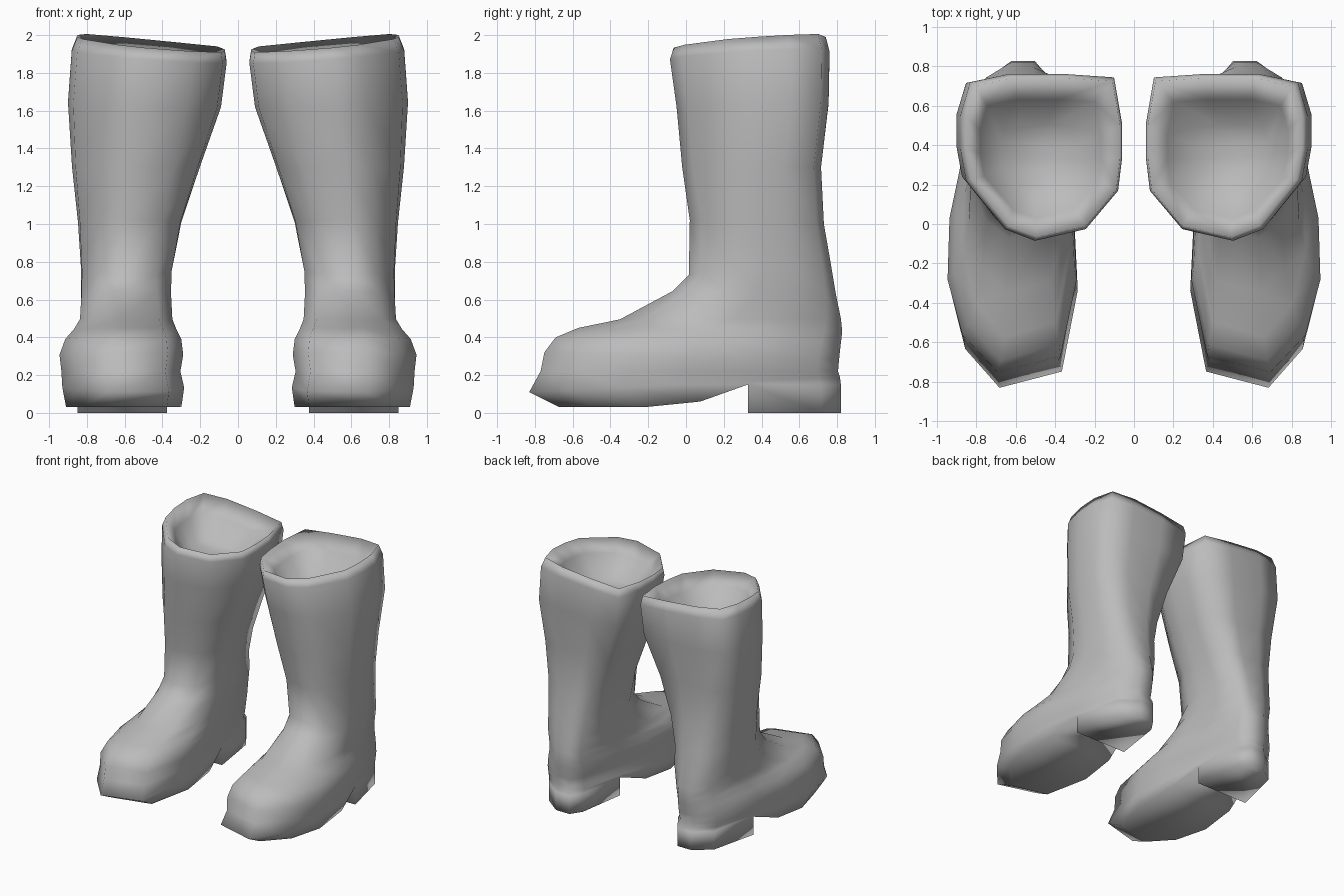
import bpy
import bmesh

cube = bpy.data.objects.get("Cube")
if cube:
    bpy.data.objects.remove(cube, do_unlink=True)

# Plain grey material
grey = bpy.data.materials.new("plain grey")
grey.use_nodes = True
grey.diffuse_color = (0.5, 0.5, 0.5, 1)
grey.node_tree.nodes["Principled BSDF"].inputs["Base Color"].default_value = grey.diffuse_color

# Ring outlines: (front-to-back fraction, inner-to-outer fraction)
SHAFT = [(0, .08), (.07, .45), (.36, .93), (.55, 1), (.75, 1), (.95, .88),
         (1, .4), (1, -.3), (.98, -.9), (.7, -1), (.5, -1), (.3, -.95), (.07, -.55)]
FOOT = [(0, .23), (.12, .77), (.3, 1), (.5, .97), (.67, .8), (.93, .5),
        (1, .05), (1, -.35), (.94, -.55), (.67, -.75), (.5, -.95), (.3, -1), (.05, -.75)]

# Each ring: front y, front z, back y, back z, inner x, outer x, foot blend
LINING = [
    (.16, 1.7, .5, 1.72, .3, .68, 0),
    (.03, 1.84, .63, 1.87, .17, .78, 0),
]
UPPER = [
    (-.065, 1.93, .74, 1.975, .07, .85, 0),
    (-.085, 1.87, .76, 1.9, .06, .88, 0),
    (-.05, 1.62, .755, 1.64, .09, .9, 0),
    (-.02, 1.3, .715, 1.3, .2, .88, .15),
    (.02, 1.02, .73, 1, .295, .85, .35),
    (.015, .73, .765, .8, .345, .835, .5),
    (-.07, .645, .795, .62, .35, .835, .6),
    (-.35, .495, .82, .5, .345, .84, .8),
    (-.57, .45, .827, .43, .325, .87, .9),
    (-.69, .4, .82, .37, .3, .915, .97),
    (-.75, .32, .81, .28, .29, .945, 1),
    (-.77, .22, .805, .22, .305, .935, 1),
    (-.83, .11, .815, .19, .285, .93, 1),
]
SOLE = (-.67, .03, .82, .03, .3, .91, 1)


def ring_points(ring):
    yf, zf, yb, zb, inner, outer, blend = ring
    points = []
    for (t0, s0), (t1, s1) in zip(SHAFT, FOOT):
        t = t0 + (t1 - t0) * blend
        s = s0 + (s1 - s0) * blend
        z = zf + (zb - zf) * t
        z += .08 * s * max(0, z - 1.5)      # rim rises to the outside
        x = (inner + outer) / 2 + s * (outer - inner) / 2
        points.append((x, yf + (yb - yf) * t, z))
    return points


def cap(bm, ring):
    """Close a ring with strips running across it, front to back."""
    n = len(ring)
    faces = [bm.faces.new((ring[0], ring[1], ring[-1]))]
    for i in range(1, n // 2):
        faces.append(bm.faces.new((ring[i], ring[i + 1], ring[n - i - 1], ring[n - i])))
    return faces


def build_boot(name, layers, side):
    bm = bmesh.new()
    rings = [[bm.verts.new((side * x, y, z)) for x, y, z in pts] for pts in layers]
    for a, b in zip(rings, rings[1:]):
        for i in range(len(a)):
            j = (i + 1) % len(a)
            bm.faces.new((a[i], a[j], b[j], b[i]))
    cap(bm, rings[0])
    sole_faces = cap(bm, rings[-1])

    # Heel block pulled down from the rear strips of the sole
    heel = bmesh.ops.extrude_face_region(bm, geom=sole_faces[-2:])
    for item in heel["geom"]:
        if isinstance(item, bmesh.types.BMVert):
            item.co.z = 0

    bmesh.ops.recalc_face_normals(bm, faces=bm.faces)
    mesh = bpy.data.meshes.new(name)
    bm.to_mesh(mesh)
    bm.free()
    mesh.materials.append(grey)
    for polygon in mesh.polygons:
        polygon.use_smooth = True
    bpy.context.collection.objects.link(bpy.data.objects.new(name, mesh))


# Sole curves up into the arch ahead of the heel
sole = [(x, y, z + .4 * min(max(y, 0), .3)) for x, y, z in ring_points(SOLE)]
layers = [ring_points(r) for r in LINING + UPPER] + [sole]

for side, label in ((1, "left"), (-1, "right")):
    build_boot(label + "_boot", layers, side)
